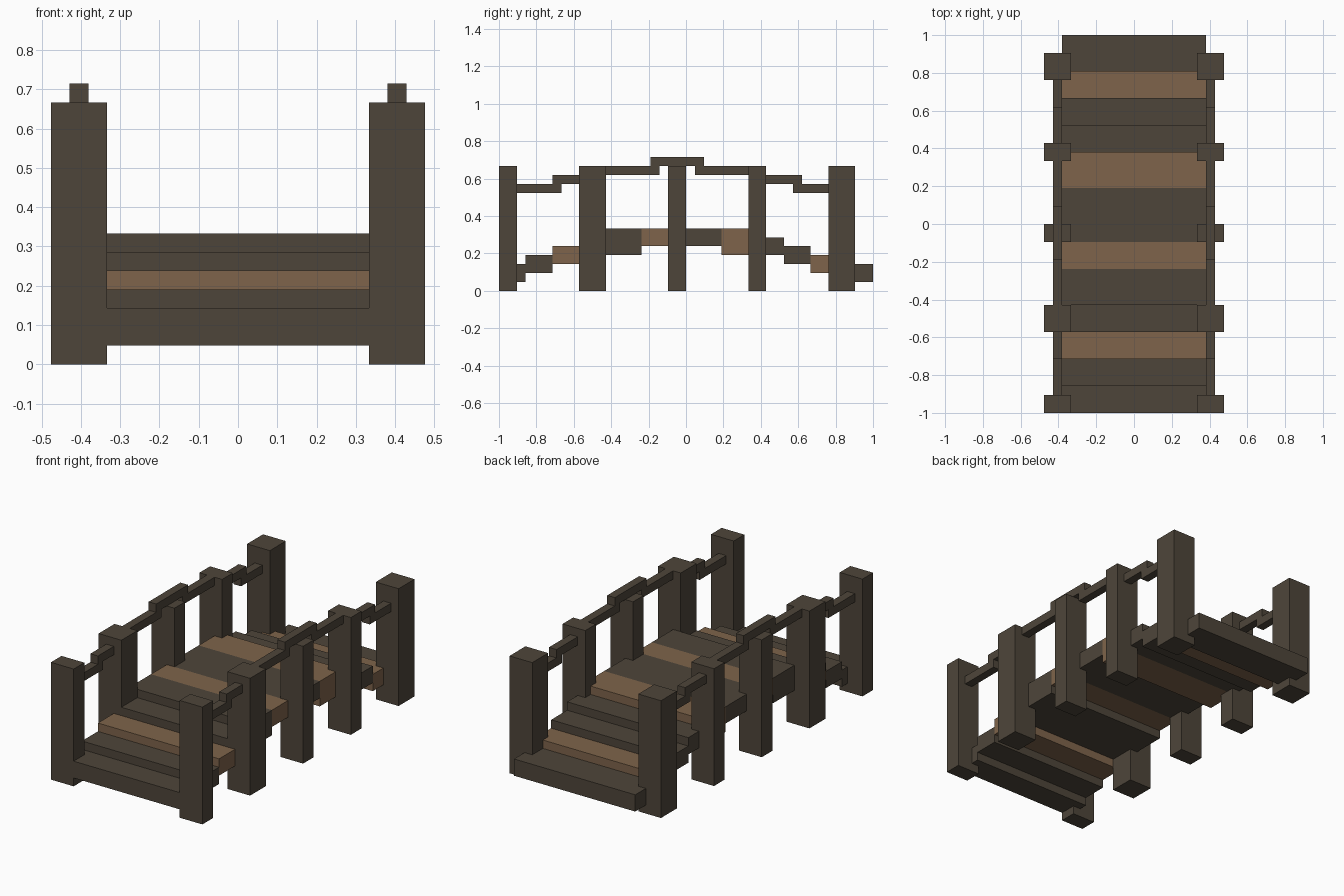
import bpy
import bmesh

cube = bpy.data.objects.get("Cube")
if cube:
    bpy.data.objects.remove(cube, do_unlink=True)

U = 1 / 21  # block unit: the bridge is 42 units long


def make_material(name, rgb):
    mat = bpy.data.materials.new(name)
    mat.use_nodes = True
    colour = (*rgb, 1)
    mat.diffuse_color = colour
    bsdf = mat.node_tree.nodes["Principled BSDF"]
    bsdf.inputs["Base Color"].default_value = colour
    bsdf.inputs["Roughness"].default_value = 0.9
    return mat


DARK = make_material("dark wood", (0.076, 0.060, 0.042))
TAN = make_material("tan wood", (0.209, 0.127, 0.070))


def box(name, xs, ys, zs, mat, mirrored=False):
    """Box between unit ranges, optionally mirrored to the other side."""
    bm = bmesh.new()
    bmesh.ops.create_cube(bm, size=1)
    for v in bm.verts:
        v.co = [(lo + (c + 0.5) * (hi - lo)) * U
                for c, (lo, hi) in zip(v.co, (xs, ys, zs))]
    mesh = bpy.data.meshes.new(name)
    bm.to_mesh(mesh)
    bm.free()
    mesh.materials.append(mat)
    obj = bpy.data.objects.new(name, mesh)
    bpy.context.collection.objects.link(obj)
    if mirrored:
        obj.modifiers.new("Mirror", "MIRROR").use_axis = (True, False, False)
    return obj


# Posts, in pairs from front to back
for i, ys in enumerate([(-21, -19), (-12, -9), (-2, 0), (7, 9), (16, 19)], 1):
    box(f"post_pair_{i}", (7, 10), ys, (0, 14), DARK, mirrored=True)

# Stepped deck planks: y range, z range, colour
planks = [
    ((-21, -18), (1, 3), DARK),
    ((-18, -15), (2, 4), DARK),
    ((-15, -12), (3, 5), TAN),
    ((-12, -9), (4, 6), DARK),
    ((-9, -5), (4, 7), DARK),
    ((-5, -2), (5, 7), TAN),
    ((-2, 4), (5, 7), DARK),
    ((4, 8), (4, 7), TAN),
    ((8, 11), (4, 6), DARK),
    ((11, 14), (3, 5), DARK),
    ((14, 17), (2, 4), TAN),
    ((17, 21), (1, 3), DARK),
]
for i, (ys, zs, mat) in enumerate(planks, 1):
    box(f"plank_{i}", (-8, 8), ys, zs, mat)

# Stepped handrails on both sides: y range and bottom height
rails = [((-19, -14), 11), ((-15, -12), 12), ((-9, -3), 13), ((-4, 2), 14),
         ((1, 7), 13), ((9, 13), 12), ((12, 16), 11)]
for i, (ys, z) in enumerate(rails, 1):
    box(f"handrail_pair_{i}", (8, 9), ys, (z, z + 1), DARK, mirrored=True)
